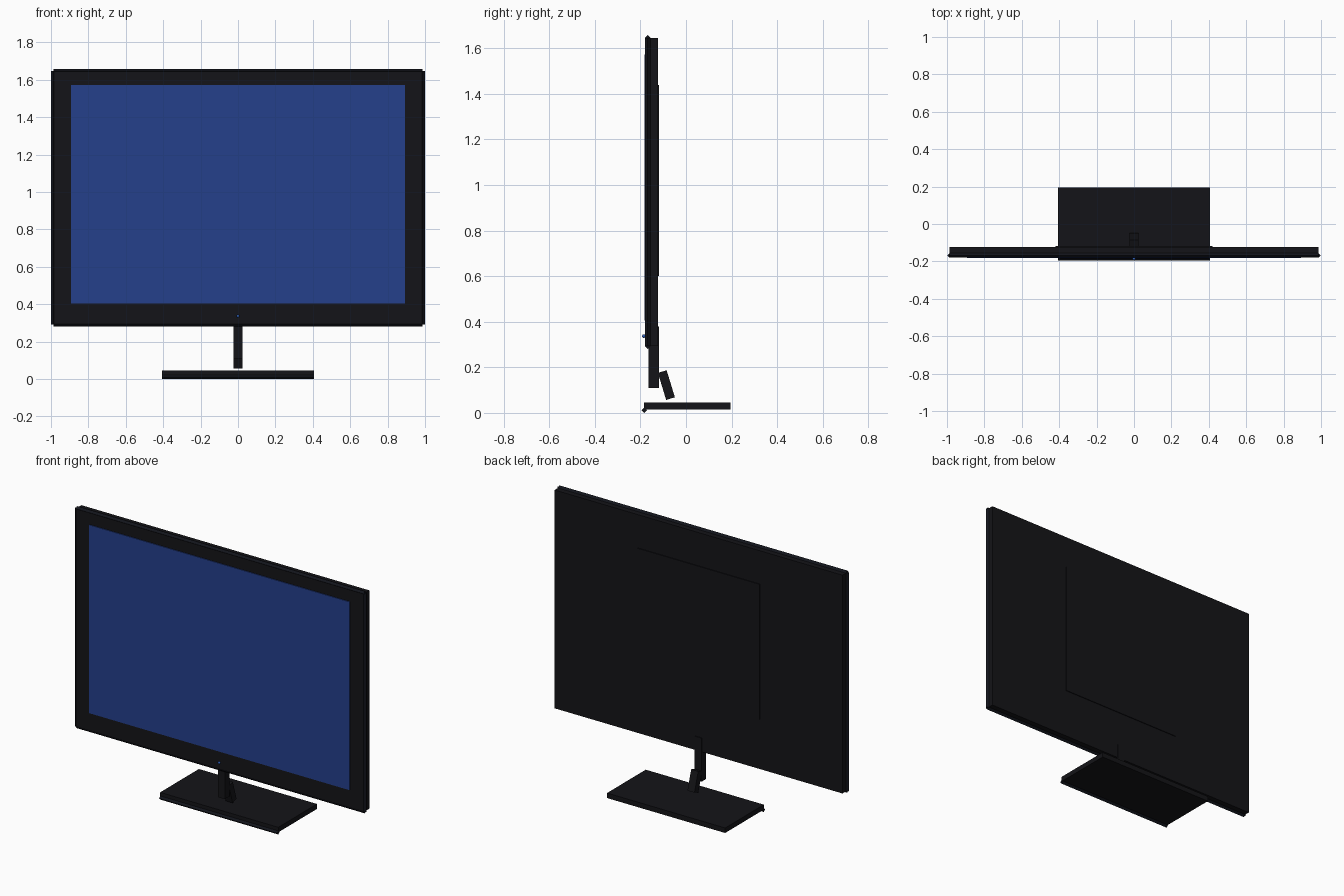
import bpy, math
from mathutils import Vector

if "Cube" in bpy.data.objects:
    bpy.data.objects.remove(bpy.data.objects["Cube"])


def material(name, rgb):
    m = bpy.data.materials.new(name)
    m.diffuse_color = (*rgb, 1)
    m.use_nodes = True
    m.node_tree.nodes["Principled BSDF"].inputs["Base Color"].default_value = m.diffuse_color
    return m


BLACK = material("black_plastic", (0.007, 0.007, 0.009))
TRIM = material("edge_trim", (0.006, 0.007, 0.011))
BLUE = material("screen_blue", (0.018, 0.05, 0.26))
LED = material("led_blue", (0.03, 0.12, 0.5))


def box(name, x, y, z, mat, tilt=0):
    """Box spanning the given (min, max) ranges, optionally tilted about x."""
    spans = (x, y, z)
    bpy.ops.mesh.primitive_cube_add(size=1, location=[(a + b) / 2 for a, b in spans])
    ob = bpy.context.object
    ob.name = name
    ob.scale = [b - a for a, b in spans]
    ob.rotation_euler.x = tilt
    ob.data.materials.append(mat)
    return ob


def rod(name, a, b, r=0.012):
    """Four-sided diamond trim strip from a to b."""
    a, b = Vector(a), Vector(b)
    bpy.ops.mesh.primitive_cylinder_add(vertices=4, radius=r, depth=(b - a).length,
                                        location=(a + b) / 2)
    ob = bpy.context.object
    ob.name = name
    ob.rotation_euler = (b - a).to_track_quat('Z', 'Y').to_euler()
    ob.data.materials.append(TRIM)


# Display housing, screen and rear cover
W, LOW, HIGH, EDGE_Y = 0.987, 0.293, 1.646, -0.168
box("housing", (-W, W), (-0.178, -0.123), (LOW, HIGH), BLACK)
box("screen", (-0.893, 0.893), (-0.183, -0.17), (0.405, 1.572), BLUE)
box("rear_cover", (-0.42, 0.42), (-0.13, -0.118), (0.60, 1.44), BLACK)

# Trim strips around the housing
for side, s in (("left", -1), ("right", 1)):
    rod("trim_" + side, (s * W, EDGE_Y, LOW), (s * W, EDGE_Y, HIGH))
for end, z in (("bottom", LOW), ("top", HIGH)):
    rod("trim_" + end, (-W, EDGE_Y, z), (W, EDGE_Y, z))

# Power light
bpy.ops.mesh.primitive_uv_sphere_add(segments=12, ring_count=8, radius=0.008,
                                     location=(0, -0.185, 0.337))
light = bpy.context.object
light.name = "power_light"
light.data.materials.append(LED)
bpy.ops.object.shade_smooth_by_angle()

# Stand: upright neck, tilted strut and base plate
box("neck", (-0.024, 0.024), (-0.164, -0.118), (0.11, 0.38), BLACK)
box("strut", (-0.024, 0.024), (-0.106, -0.066), (0.06, 0.184), BLACK, math.radians(17))
box("base", (-0.405, 0.405), (-0.184, 0.195), (0.014, 0.045), BLACK)
rod("base_trim", (-0.405, -0.183, 0.012), (0.405, -0.183, 0.012))
